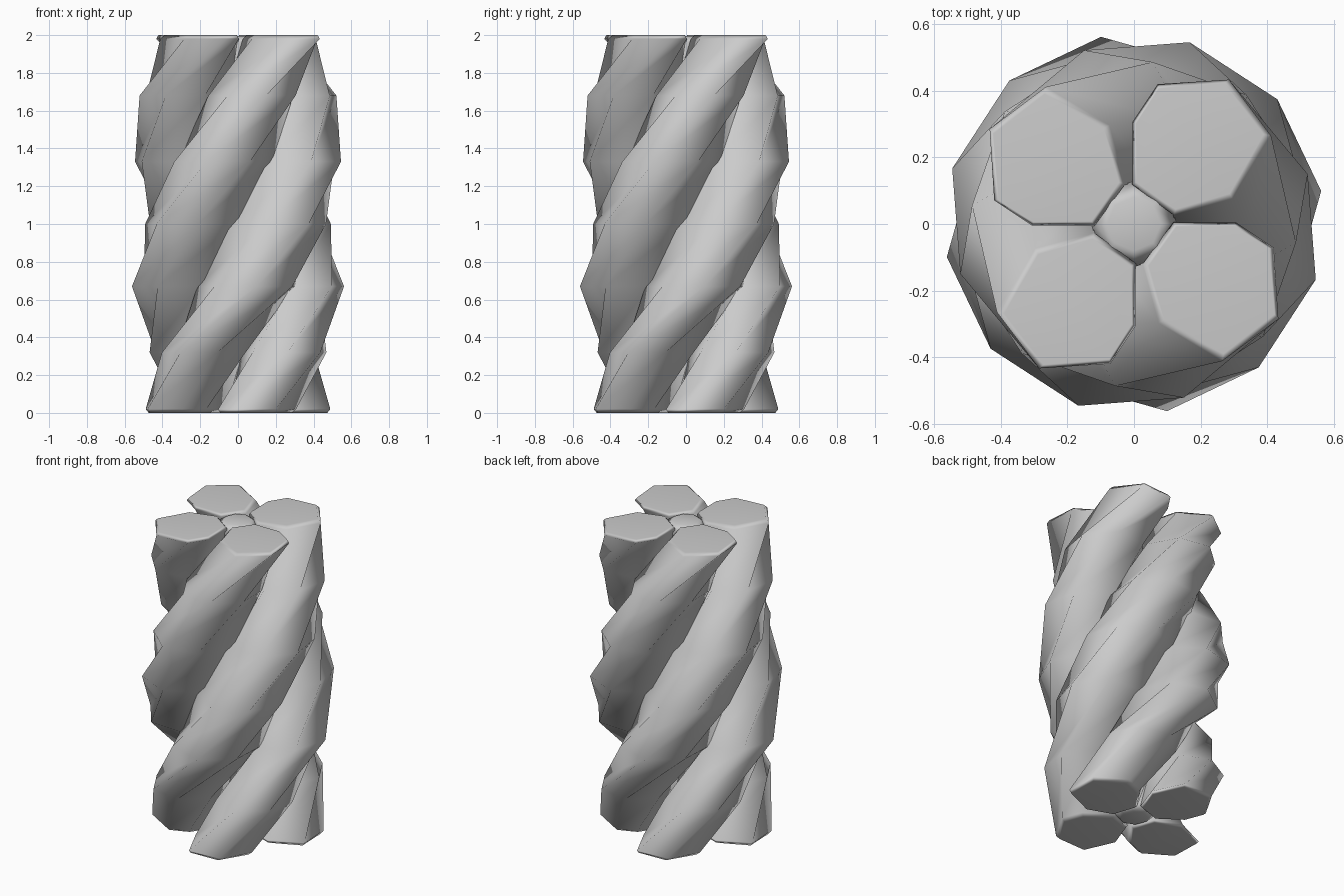
import bpy, bmesh, math

if "Cube" in bpy.data.objects:
    bpy.data.objects.remove(bpy.data.objects["Cube"])

SIDES = 7
# end outline of a strand: (outward, along the twist) from the strand centre
END = [(.213, .060), (.065, .215), (-.07, .20), (-.215, .08),
       (-.205, -.075), (-.055, -.18), (.165, -.145)]
# height, strand angle (deg), strand radius (or None = end outline), scale
RINGS = [
    (0.00, 15, None, 0.92),
    (0.02, 16, None, 1.00),
    (0.32, 55, 0.230, 1),
    (0.67, 100, 0.268, 1),
    (1.00, 131, 0.268, 1),
    (1.33, 163, 0.268, 1),
    (1.68, 196, 0.240, 1),
    (1.98, 230, None, 1.00),
    (2.00, 231, None, 0.92),
]
DIST = 0.302    # strand centre to axis


def tube(name, rings):
    """Skin closed rings of points with walls and two end caps."""
    bm = bmesh.new()
    rows = [[bm.verts.new(p) for p in ring] for ring in rings]
    n = len(rows[0])
    for lo, hi in zip(rows, rows[1:]):
        for i in range(n):
            j = (i + 1) % n
            bm.faces.new((lo[i], lo[j], hi[j], hi[i]))
    bm.faces.new(rows[0][::-1])
    bm.faces.new(rows[-1])
    bmesh.ops.recalc_face_normals(bm, faces=bm.faces)
    mesh = bpy.data.meshes.new(name)
    bm.to_mesh(mesh)
    bm.free()
    obj = bpy.data.objects.new(name, mesh)
    bpy.context.collection.objects.link(obj)
    bpy.ops.object.select_all(action='DESELECT')
    obj.select_set(True)
    bpy.context.view_layer.objects.active = obj
    bpy.ops.object.shade_smooth_by_angle(angle=math.radians(75))
    # keep the caps looking flat
    mod = obj.modifiers.new("cap_shading", 'WEIGHTED_NORMAL')
    mod.keep_sharp = True


def strand_rings(start):
    rings = []
    for z, deg, rad, scale in RINGS:
        a = math.radians(deg + start)
        ring = []
        for i in range(SIDES):
            t = 2 * math.pi * i / SIDES
            u, v = END[i] if rad is None else (rad * math.cos(t), rad * math.sin(t))
            u, v = DIST + u * scale, v * scale
            ring.append((u * math.cos(a) - v * math.sin(a),
                         u * math.sin(a) + v * math.cos(a), z))
        rings.append(ring)
    return rings


# four strands twisted around one another
for k in range(4):
    tube(f"twisted_strand_{k + 1}", strand_rings(90 * k))

# core closing the gap between the strands
core = []
for r, z in ((.08, .005), (.13, .04), (.13, 1.96), (.08, 1.995)):
    core.append([(r * math.cos(i * math.pi / 4), r * math.sin(i * math.pi / 4), z)
                 for i in range(8)])
tube("core", core)
